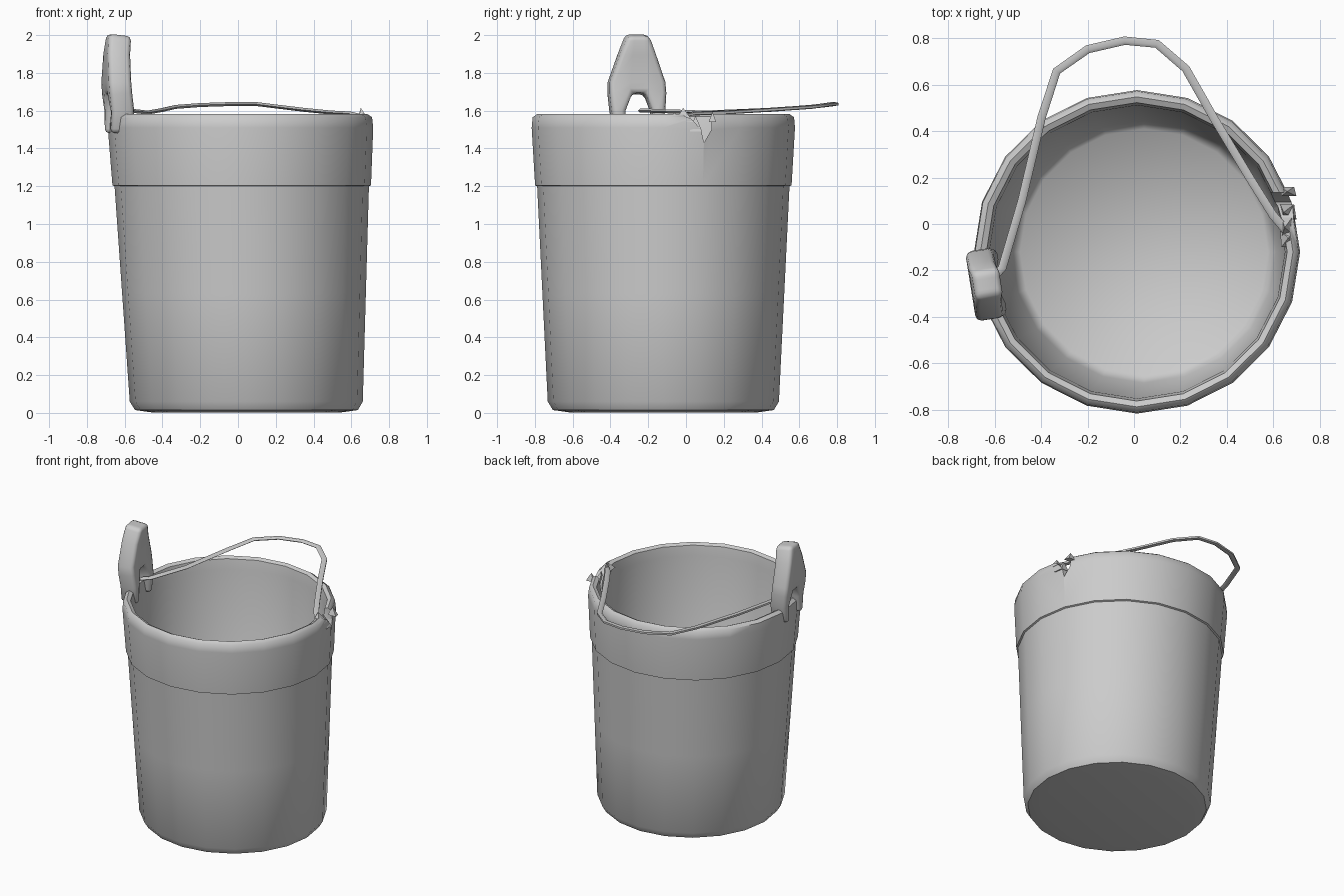
import bpy, bmesh, math
from mathutils import Vector

if "Cube" in bpy.data.objects:
    bpy.data.objects.remove(bpy.data.objects["Cube"])


def make(name, verts, faces, mods=(), angle=50):
    mesh = bpy.data.meshes.new(name)
    mesh.from_pydata(verts, [], faces)
    bm = bmesh.new()
    bm.from_mesh(mesh)
    bmesh.ops.remove_doubles(bm, verts=bm.verts, dist=1e-5)
    bmesh.ops.recalc_face_normals(bm, faces=bm.faces)
    bm.to_mesh(mesh)
    bm.free()
    ob = bpy.data.objects.new(name, mesh)
    bpy.context.collection.objects.link(ob)
    bpy.ops.object.select_all(action='DESELECT')
    bpy.context.view_layer.objects.active = ob
    ob.select_set(True)
    for kind, props in mods:
        m = ob.modifiers.new(kind.title(), kind)
        for k, v in props.items():
            setattr(m, k, v)
        bpy.ops.object.modifier_apply(modifier=m.name)
    bpy.ops.object.shade_smooth_by_angle(angle=math.radians(angle))
    return ob


def rings_to_faces(count, n):
    return [(i * n + j, i * n + (j + 1) % n, (i + 1) * n + (j + 1) % n, (i + 1) * n + j)
            for i in range(count - 1) for j in range(n)]


# Cutter for the broken notch in the right-hand rim
notch = [(-.01, 1.7), (-.01, 1.572), (.03, 1.555), (.08, 1.50),
         (.095, 1.43), (.135, 1.50), (.135, 1.7)]
k = len(notch)
cutter = make("notch_cutter", [(x, y, z) for x in (.5, .85) for y, z in notch],
              rings_to_faces(2, k) + [tuple(range(k)), tuple(range(k, 2 * k))])
cutter.hide_render = True

# Bucket: lathed wall with stepped band, rolled rim and inner floor, leaning slightly
N = 20
profile = [(.50, .003), (.585, .015), (.612, .06), (.640, .63), (.668, 1.2), (.679, 1.205),
           (.697, 1.51), (.692, 1.565), (.668, 1.582), (.643, 1.57), (.632, 1.5),
           (.565, .12), (.53, .08)]
verts = []
for r, z in profile:
    for j in range(N):
        a = math.tau * j / N + math.pi / 2
        verts.append((.045 - .021 * z + r * 1.008 * math.cos(a), -.12 + r * math.sin(a), z))
P = len(profile)
faces = rings_to_faces(P, N) + [tuple(range(N)), tuple(range((P - 1) * N, P * N))]
make("bucket", verts, faces,
     [('BOOLEAN', dict(object=cutter, operation='DIFFERENCE', solver='EXACT'))])
bpy.data.objects.remove(cutter, do_unlink=True)

# Tall lug on the left with an arched hole: rows of (z, mid x, four y columns)
rows = [(1.48, -.630, (-.38, -.325, -.185, -.14)),
        (1.60, -.628, (-.40, -.325, -.185, -.115)),
        (1.69, -.640, (-.41, -.29, -.22, -.11)),
        (1.75, -.645, (-.41, -.30, -.215, -.115)),
        (1.90, -.642, (-.355, -.29, -.225, -.165)),
        (2.00, -.630, (-.315, -.28, -.235, -.20))]
verts = [(x - .16 * (y + .26), y, z) for z, x, ys in rows for y in ys]
faces = [(i * 4 + j, i * 4 + j + 1, i * 4 + j + 5, i * 4 + j + 4)
         for i in range(5) for j in range(3) if not (j == 1 and i < 2)]
make("left_lug", verts, faces,
     [('SOLIDIFY', dict(thickness=.12, offset=0)),
      ('BEVEL', dict(width=.03, segments=2, limit_method='ANGLE', angle_limit=math.radians(50)))],
     60)

# Bail handle: thin five-sided bar swept along a path
path = [Vector(p) for p in (
    (-.62, -.24, 1.60), (-.57, -.19, 1.60), (-.485, .10, 1.59), (-.40, .46, 1.605),
    (-.335, .66, 1.62), (-.20, .755, 1.63), (-.04, .792, 1.635), (.10, .778, 1.635),
    (.225, .67, 1.62), (.35, .45, 1.605), (.50, .20, 1.59), (.60, .04, 1.585),
    (.66, -.03, 1.57))]
S = 5
verts = []
for i, p in enumerate(path):
    t = path[min(i + 1, len(path) - 1)] - path[max(i - 1, 0)]
    side = Vector((t.y, -t.x, 0)).normalized()
    for j in range(S):
        a = math.tau * j / S
        verts.append(p + side * (.02 * math.cos(a)) + Vector((0, 0, .011 * math.sin(a))))
L = len(path)
make("handle", verts, rings_to_faces(L, S) + [tuple(range(S)), tuple(range((L - 1) * S, L * S))])

# Splinters left from the broken right-hand lug: base span and tip
for i, (y0, y1, zb, tip) in enumerate([
        (-.06, .04, 1.54, (.65, -.015, 1.615)),
        (.02, .085, 1.49, (.645, .05, 1.575)),
        (-.10, -.03, 1.55, (.665, -.06, 1.59)),
        (.12, .16, 1.54, (.66, .14, 1.595))]):
    base = [(.635, y0, zb), (.70, y0, zb), (.69, y1, zb), (.63, y1, zb)]
    make(f"splinter_{i + 1}", base + [tip],
         [(0, 1, 2, 3)] + [(j, (j + 1) % 4, 4) for j in range(4)], angle=30)
